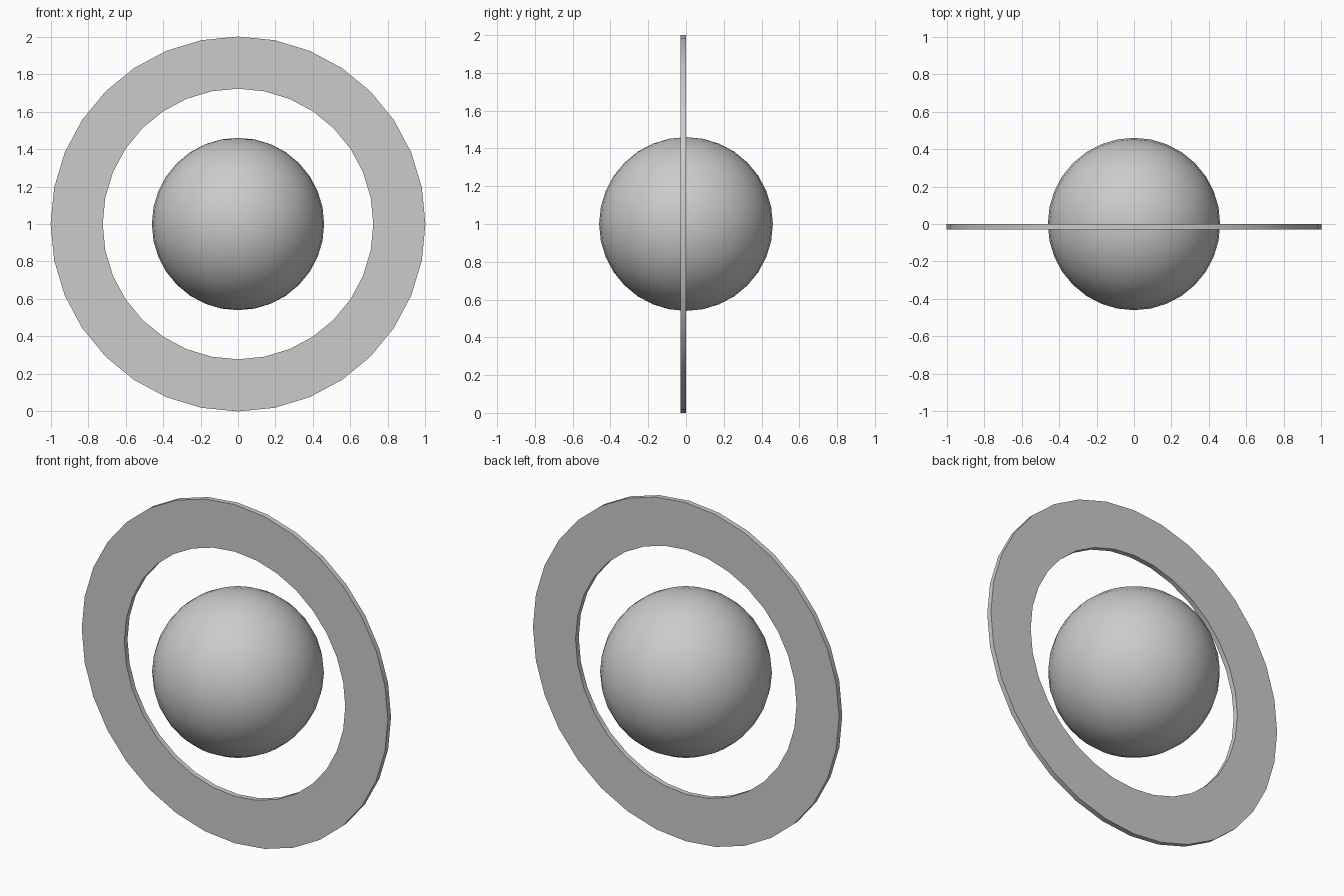
import bpy, bmesh
from math import sin, cos, pi, radians

if "Cube" in bpy.data.objects:
    bpy.data.objects.remove(bpy.data.objects["Cube"])

CENTRE_Z = 1.0
SEGMENTS = 32


def smooth(obj):
    bpy.ops.object.select_all(action='DESELECT')
    obj.select_set(True)
    bpy.context.view_layer.objects.active = obj
    bpy.ops.object.shade_smooth_by_angle(angle=radians(30))


def flat_ring(name, r_out, r_in, y_front, y_back):
    """Upright washer facing -y, centred on the sphere."""
    bm = bmesh.new()
    section = [(r_out, y_front), (r_out, y_back), (r_in, y_back), (r_in, y_front)]
    loops = []
    for i in range(SEGMENTS):
        a = 2 * pi * i / SEGMENTS
        loops.append([bm.verts.new((r * cos(a), y, CENTRE_Z + r * sin(a))) for r, y in section])
    for i in range(SEGMENTS):
        p, q = loops[i], loops[(i + 1) % SEGMENTS]
        for k in range(4):
            n = (k + 1) % 4
            bm.faces.new((p[k], p[n], q[n], q[k]))
    bmesh.ops.recalc_face_normals(bm, faces=bm.faces)
    mesh = bpy.data.meshes.new(name)
    bm.to_mesh(mesh)
    bm.free()
    obj = bpy.data.objects.new(name, mesh)
    bpy.context.collection.objects.link(obj)
    smooth(obj)
    return obj


# Thin outer ring, extruded forward from the centre plane
flat_ring("outer_ring", 1.0, 0.722, -0.03, 0.0)

# Floating ball in the middle
bpy.ops.mesh.primitive_uv_sphere_add(segments=SEGMENTS, ring_count=16, radius=0.46,
                                     location=(0, 0, CENTRE_Z))
ball = bpy.context.object
ball.name = "centre_ball"
smooth(ball)
